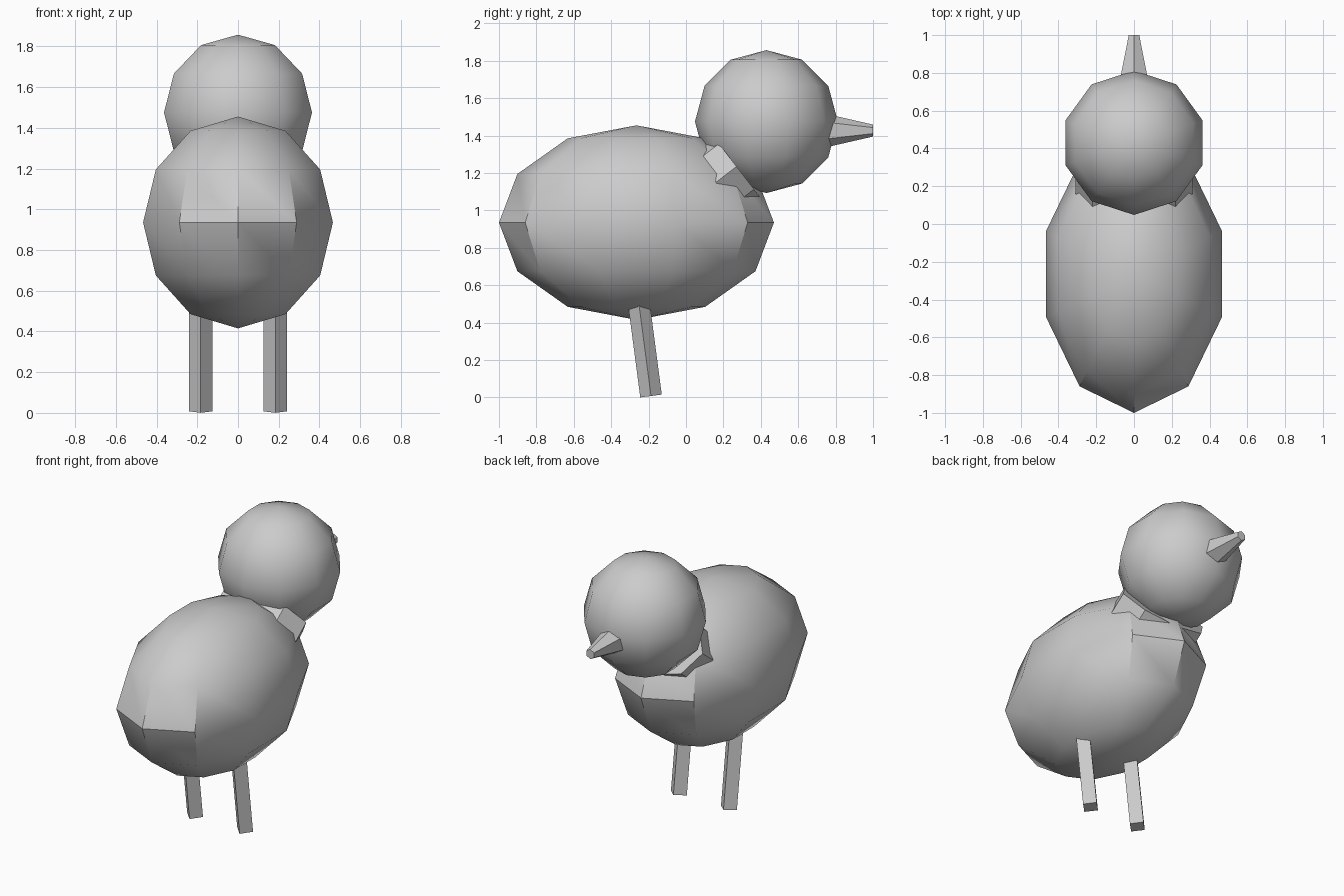
import bpy
import math
from mathutils import Vector

cube = bpy.data.objects.get("Cube")
if cube:
    bpy.data.objects.remove(cube, do_unlink=True)

grey = bpy.data.materials.new("plain_grey")
grey.use_nodes = True
grey.diffuse_color = (0.6, 0.6, 0.6, 1)
grey.node_tree.nodes["Principled BSDF"].inputs["Base Color"].default_value = (0.6, 0.6, 0.6, 1)


def finish(name, smooth=None):
    obj = bpy.context.object
    obj.name = name
    obj.data.name = name
    obj.data.materials.append(grey)
    bpy.ops.object.transform_apply(location=False, rotation=True, scale=True)
    if smooth:
        bpy.ops.object.shade_smooth_by_angle(angle=math.radians(smooth))
    return obj


def ball(name, centre, size):
    """Ten-sided ball with a corner on the length axis."""
    bpy.ops.mesh.primitive_uv_sphere_add(segments=10, ring_count=6, radius=1, location=centre)
    obj = bpy.context.object
    if max(v.co.y for v in obj.data.vertices) < 0.99:
        obj.rotation_euler.z = math.radians(90)
        bpy.ops.object.transform_apply(location=False, rotation=True, scale=False)
    obj.scale = size
    return finish(name, smooth=36)


def taper(name, sides, start, end, r1, r2, squash=1):
    """Straight or tapered prism between two points in the x = constant plane."""
    start, end = Vector(start), Vector(end)
    axis = end - start
    bpy.ops.mesh.primitive_cone_add(vertices=sides, radius1=r1, radius2=r2,
                                    depth=axis.length, location=(start + end) / 2)
    obj = bpy.context.object
    obj.scale.y = squash
    obj.rotation_euler.x = math.atan2(-axis.y, axis.z)
    return finish(name)


# Body and head
ball("body", (0, -0.265, 0.935), (0.49, 0.735, 0.52))
ball("head", (0, 0.43, 1.475), (0.382, 0.382, 0.382))

# Beak
taper("beak", 6, (0, 0.72, 1.427), (0, 1.0, 1.427), 0.096, 0.032)

# Neck, mostly hidden between body and head
taper("neck", 8, (0, 0.16, 1.15), (0, 0.27, 1.235), 0.31, 0.31, 0.7)

# Legs, square bars set corner forwards
for side, x in (("left", 0.183), ("right", -0.183)):
    taper(side + "_leg", 4, (x, -0.187, 0.008), (x, -0.265, 0.6), 0.058, 0.058)
